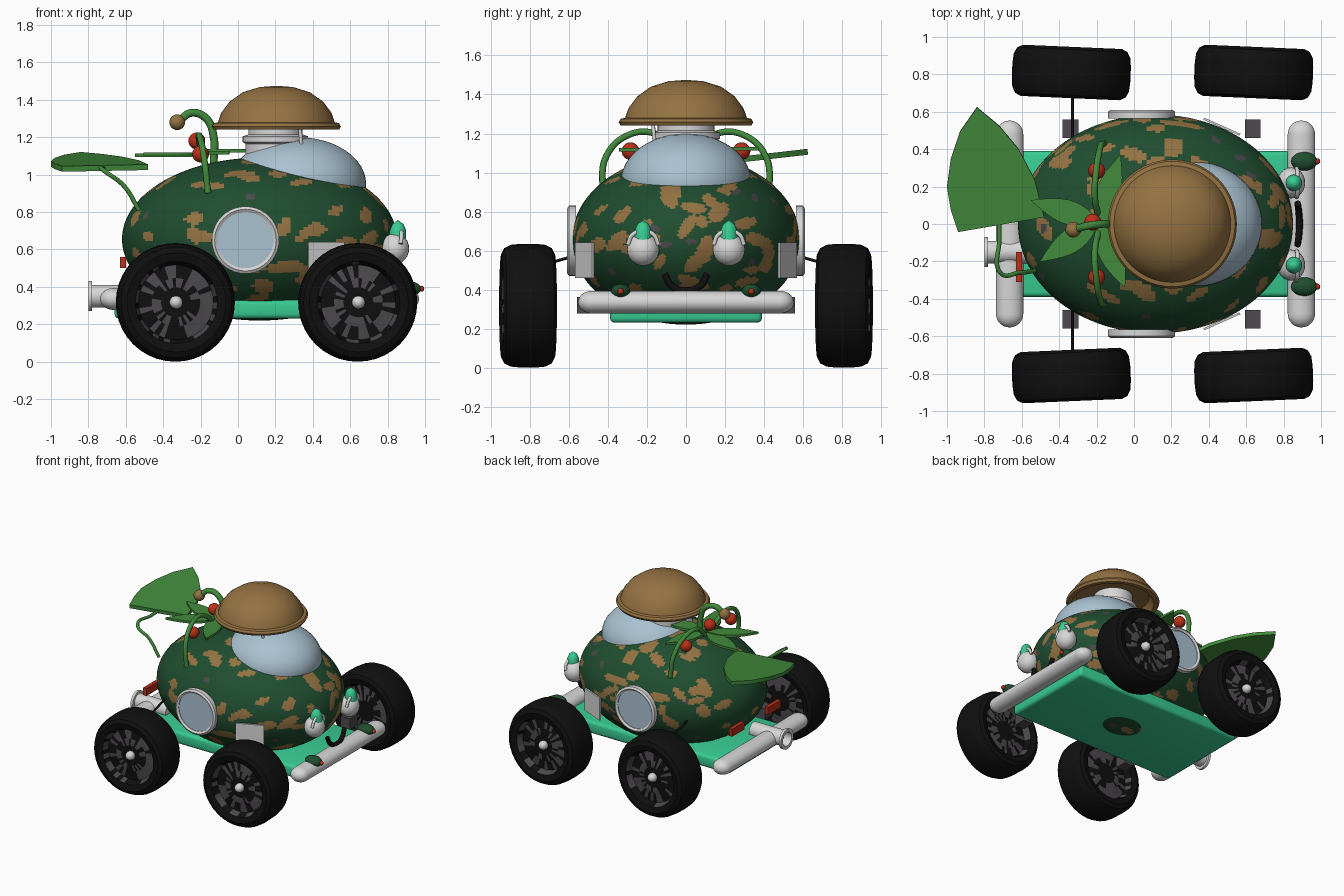
import bpy, bmesh, math, random
from mathutils import Matrix, Vector

if "Cube" in bpy.data.objects:
    bpy.data.objects.remove(bpy.data.objects["Cube"])
random.seed(7)
made = []

COLOURS = {
    "dark green": (0.014, 0.075, 0.03), "brown": (0.30, 0.17, 0.055),
    "leaf green": (0.055, 0.26, 0.045), "teal": (0.04, 0.6, 0.29),
    "white": (0.68, 0.68, 0.68), "glass blue": (0.40, 0.54, 0.64),
    "black": (0.005, 0.005, 0.005), "red": (0.5, 0.03, 0.01),
    "dark grey": (0.075, 0.068, 0.075),
}
MATS = {}
for label, rgb in COLOURS.items():
    mat = bpy.data.materials.new(label)
    mat.use_nodes = True
    mat.diffuse_color = (*rgb, 1)
    mat.node_tree.nodes["Principled BSDF"].inputs["Base Color"].default_value = (*rgb, 1)
    MATS[label] = mat


def finish(bm, name, colours, matrix=Matrix()):
    bmesh.ops.recalc_face_normals(bm, faces=bm.faces)
    mesh = bpy.data.meshes.new(name)
    bm.to_mesh(mesh)
    bm.free()
    for colour in colours.split(","):
        mesh.materials.append(MATS[colour])
    ob = bpy.data.objects.new(name, mesh)
    ob.matrix_world = matrix
    bpy.context.collection.objects.link(ob)
    made.append(ob)
    return ob


def place(loc, rx=0, rz=0):
    return (Matrix.Translation(loc) @ Matrix.Rotation(math.radians(rz), 4, "Z")
            @ Matrix.Rotation(math.radians(rx), 4, "X"))


def ball(name, loc, size, colour, seg=24):
    bm = bmesh.new()
    bmesh.ops.create_uvsphere(bm, u_segments=seg, v_segments=seg // 2, radius=1)
    bmesh.ops.scale(bm, vec=Vector(size), verts=bm.verts)
    return finish(bm, name, colour, place(loc))


def box(name, loc, size, colour, rz=0, bevel=0):
    bm = bmesh.new()
    bmesh.ops.create_cube(bm, size=1)
    bmesh.ops.scale(bm, vec=Vector(size), verts=bm.verts)
    if bevel:
        bmesh.ops.bevel(bm, geom=bm.edges[:], offset=bevel, segments=3, affect="EDGES", profile=0.5)
    return finish(bm, name, colour, place(loc, rz=rz))


def lathe_mesh(profile, steps):
    bm = bmesh.new()
    verts = [bm.verts.new((r, 0, h)) for r, h in profile]
    edges = [bm.edges.new(pair) for pair in zip(verts, verts[1:])]
    bmesh.ops.spin(bm, geom=verts + edges, cent=(0, 0, 0), axis=(0, 0, 1),
                   angle=math.tau, steps=steps)
    bmesh.ops.remove_doubles(bm, verts=bm.verts, dist=0.0001)
    return bm


def lathe(name, profile, colour, matrix, steps=40):
    return finish(lathe_mesh(profile, steps), name, colour, matrix)


def tube(name, points, radius, colour):
    curve = bpy.data.curves.new(name, "CURVE")
    curve.dimensions = "3D"
    curve.bevel_depth = radius
    curve.bevel_resolution = 3
    curve.use_fill_caps = True
    spline = curve.splines.new("BEZIER")
    spline.bezier_points.add(len(points) - 1)
    for bp, co in zip(spline.bezier_points, points):
        bp.co = co
        bp.handle_left_type = bp.handle_right_type = "AUTO"
    curve.materials.append(MATS[colour])
    ob = bpy.data.objects.new(name, curve)
    bpy.context.collection.objects.link(ob)


def leaf(name, outline, thick, matrix):
    bm = bmesh.new()
    face = bm.faces.new([bm.verts.new((x, y, 0)) for x, y in outline])
    top = bmesh.ops.extrude_face_region(bm, geom=[face])["geom"]
    moved = [g for g in top if isinstance(g, bmesh.types.BMVert)]
    bmesh.ops.translate(bm, vec=(0, 0, thick), verts=moved)
    return finish(bm, name, "leaf green", matrix)


# Egg-shaped body with scattered camouflage patches
SIZE, CENTRE = Vector((0.735, 0.585, 0.435)), Vector((0.115, 0, 0.655))
bm = bmesh.new()
bmesh.ops.create_uvsphere(bm, u_segments=160, v_segments=96, radius=1)
bmesh.ops.rotate(bm, matrix=Matrix.Rotation(math.pi / 2, 3, "Y"), verts=bm.verts)
patches = []
for i in range(150):
    n = Vector([random.gauss(0, 1) for _ in range(3)]).normalized()
    u = n.cross(Vector([random.gauss(0, 1) for _ in range(3)])).normalized()
    length = random.uniform(0.06, 0.17)
    grey = i % 6 == 0
    patches.append((n, u, n.cross(u), 0.05 if grey else length,
                    0.035 if grey else random.uniform(0.045, 0.08), 2 if grey else 1))
for f in bm.faces:
    c = f.calc_center_median().normalized()
    for n, u, v, a, b, index in patches:
        if c.dot(n) > 0.9 and (c.dot(u) / a) ** 2 + (c.dot(v) / b) ** 2 < 1:
            f.material_index = index
            break
bmesh.ops.scale(bm, vec=SIZE, verts=bm.verts)
finish(bm, "body", "dark green,brown,dark grey", place(CENTRE))
ball("windscreen", (0.32, 0, 0.95), (0.365, 0.335, 0.25), "glass blue", 48)

# Roof collar and domed hat
lathe("roof_collar", [(0, 1.1), (0.16, 1.1), (0.16, 1.165), (0.175, 1.175), (0.175, 1.205),
      (0.145, 1.215), (0.145, 1.3), (0, 1.3)], "white", place((0.2, 0, 0)))
lathe("hat", [(0, 1.475), (0.09, 1.468), (0.18, 1.44), (0.25, 1.39), (0.295, 1.33),
      (0.312, 1.28), (0.335, 1.275), (0.345, 1.258), (0.335, 1.24), (0.305, 1.24),
      (0.27, 1.3), (0, 1.34)], "brown", place((0.205, 0, 0)), 56)
tube("hat_strap", [(0.34, -0.16, 1.14), (0.33, -0.17, 1.26)], 0.01, "white")

# Chassis, bumpers and exhaust
box("chassis", (0.09, 0, 0.28), (1.5, 0.78, 0.1), "teal", bevel=0.025)
R, HALF = 0.073, 0.48
cap = [(R * math.cos(t * math.pi / 16), HALF + R * math.sin(t * math.pi / 16)) for t in range(9)]
capsule = [(r, -h) for r, h in reversed(cap)] + cap
for label, x in (("front", 0.895), ("rear", -0.665)):
    bar = lathe(label + "_bumper", capsule, "white", place((x, 0, 0.335), rx=90))
    bar.scale.y = 0.8
lathe("exhaust", [(0, -0.3), (0.06, -0.3), (0.06, -0.02), (0.08, -0.02), (0.08, 0),
      (0.055, 0), (0.05, -0.1), (0, -0.1)], "white",
      Matrix.Translation((-0.8, -0.15, 0.35)) @ Matrix.Rotation(-math.pi / 2, 4, "Y"))

# Wheels with mottled rims
side = [(0, 0.07), (0.08, 0.09), (0.13, 0.08), (0.2, 0.075), (0.22, 0.125),
        (0.265, 0.137), (0.295, 0.122), (0.312, 0.09), (0.317, 0.04)]
tyre = side + [(r, -w) for r, w in reversed(side)]
for s, hand in ((1, "left"), (-1, "right")):
    for x, end in ((0.64, "front"), (-0.335, "rear")):
        spot = place((x, 0.81 * s, 0.317), rx=-90 * s, rz=-2.5 * s)
        bm = lathe_mesh(tyre, 40)
        for f in bm.faces:
            r = f.calc_center_median().xy.length
            if 0.07 < r < 0.215 and random.random() < 0.5:
                f.material_index = 1
        finish(bm, f"{end}_{hand}_wheel", "black,dark grey", spot)
        hub = ball(f"{end}_{hand}_hub", (0, 0, 0), (0.035, 0.035, 0.04), "white")
        hub.matrix_world = spot @ Matrix.Translation((0, 0, 0.09))
        box(f"{end}_{hand}_axle_block", (x - 0.005, 0.51 * s, 0.32), (0.085, 0.1, 0.085), "dark grey")
    tube(hand + "_strut", [(-0.33, 0.44 * s, 0.61), (-0.33, 0.72 * s, 0.53)], 0.008, "black")

    # Portholes and side plates
    lathe(hand + "_porthole_ring", [(0.15, 0), (0.15, 0.035), (0.165, 0.045), (0.18, 0.035),
          (0.18, 0), (0.15, 0)], "white", place((0.04, 0.565 * s, 0.65), rx=-90 * s))
    lathe(hand + "_porthole_glass", [(0, 0), (0.155, 0), (0.155, 0.03), (0, 0.03)],
          "glass blue", place((0.04, 0.565 * s, 0.65), rx=-90 * s))
    box(hand + "_side_plate", (0.47, 0.52 * s, 0.55), (0.21, 0.012, 0.18), "white", rz=-24 * s)

    # Headlights with pointed caps and collars
    y = 0.22 * s
    ball(hand + "_headlight", (0.84, y, 0.605), (0.075, 0.083, 0.083), "white")
    lathe(hand + "_headlight_cap", [(0, 0.64), (0.044, 0.64), (0.044, 0.7), (0.03, 0.735),
          (0, 0.757)], "teal", place((0.855, y, 0)), 20)
    tube(hand + "_headlight_collar", [(0.87, y - 0.078, 0.63), (0.875, y - 0.055, 0.68),
         (0.87, y, 0.7), (0.875, y + 0.055, 0.68), (0.87, y + 0.078, 0.63)], 0.011, "white")
    ball(hand + "_marker", (0.91, 0.335 * s, 0.39), (0.07, 0.05, 0.04), "dark green")
    ball(hand + "_marker_tip", (0.98, 0.335 * s, 0.39), (0.016, 0.016, 0.016), "red")
    box(hand + "_tail_light", (-0.615, 0.23 * s, 0.53), (0.03, 0.16, 0.06), "red")

    # Arching vines with berries
    tube(hand + "_vine", [(-0.16, 0.43 * s, 0.9), (-0.18, 0.41 * s, 1.08), (-0.2, 0.3 * s, 1.19),
         (-0.21, 0.16 * s, 1.2), (-0.19, 0.03 * s, 1.1)], 0.017, "leaf green")
    ball(hand + "_berry", (-0.2, 0.285 * s, 1.11), (0.045, 0.045, 0.045), "red")

# Smiling mouth
tube("mouth", [(0.875, -0.11, 0.48), (0.88, -0.075, 0.42), (0.885, 0, 0.395),
     (0.88, 0.075, 0.42), (0.875, 0.11, 0.48)], 0.018, "black")

# Sprout with berry, brown bud and small leaves
tube("sprout", [(-0.13, 0, 1.06), (-0.13, 0, 1.2), (-0.17, 0, 1.3), (-0.25, -0.01, 1.33),
     (-0.32, -0.03, 1.28)], 0.021, "leaf green")
ball("sprout_bud", (-0.325, -0.03, 1.28), (0.042, 0.042, 0.042), "brown")
ball("centre_berry", (-0.22, 0.01, 1.18), (0.045, 0.045, 0.045), "red")
ball("roof_stud", (0.07, -0.08, 1.075), (0.04, 0.04, 0.02), "teal")
STEPS = 10
edge = [(0.38 * t / STEPS, 0.065 * math.sin(math.pi * (t / STEPS) ** 0.85)) for t in range(STEPS + 1)]
blade = edge + [(x, -y) for x, y in reversed(edge[1:-1])]
for i, angle in enumerate((162, 214, 292, 72, 8)):
    leaf(f"small_leaf_{i + 1}", blade, 0.018, place((-0.19, 0.01, 1.095 + 0.006 * i), rz=angle))

# Large fan leaf on its bent stem
fan = [(-0.94, -0.04), (-0.48, 0.04), (-0.53, 0.24), (-0.62, 0.41), (-0.72, 0.53),
       (-0.84, 0.63), (-0.93, 0.5), (-0.98, 0.35), (-1.0, 0.2), (-0.98, 0.08)]
leaf("large_leaf", fan, 0.03, place((0, 0, 1.02), rx=6.5))
tube("large_leaf_stem", [(-0.53, -0.25, 0.81), (-0.61, -0.26, 0.94), (-0.715, -0.26, 1.02),
     (-0.72, -0.08, 1.03), (-0.72, 0.1, 1.035)], 0.012, "leaf green")

# Smooth shading with crisp edges
bpy.ops.object.select_all(action="DESELECT")
for ob in made:
    ob.select_set(True)
bpy.context.view_layer.objects.active = made[0]
bpy.ops.object.shade_smooth_by_angle(angle=math.radians(35))
